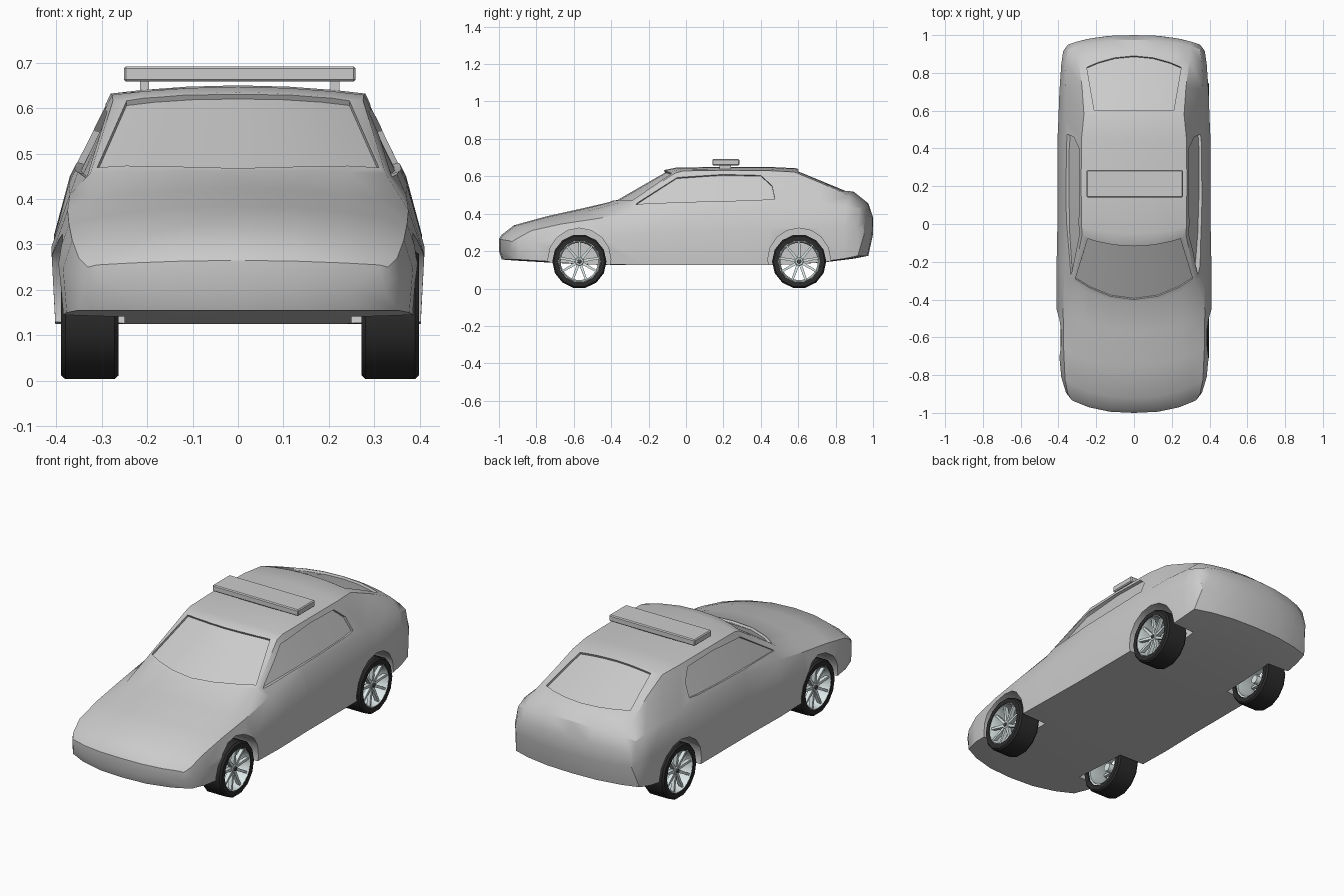
import bpy, bmesh, math
from mathutils import Vector
from mathutils.bvhtree import BVHTree

if "Cube" in bpy.data.objects:
    bpy.data.objects.remove(bpy.data.objects["Cube"])


def make(name, verts, faces, mat=None, angle=35):
    bm = bmesh.new()
    vs = [bm.verts.new(v) for v in verts]
    for f in faces:
        bm.faces.new([vs[i] for i in f])
    bmesh.ops.recalc_face_normals(bm, faces=bm.faces)
    me = bpy.data.meshes.new(name)
    bm.to_mesh(me)
    bm.free()
    ob = bpy.data.objects.new(name, me)
    bpy.context.collection.objects.link(ob)
    if mat:
        me.materials.append(mat)
    if angle:
        smooth(ob, angle)
    return ob


def smooth(ob, angle):
    bpy.ops.object.select_all(action='DESELECT')
    bpy.context.view_layer.objects.active = ob
    ob.select_set(True)
    bpy.ops.object.shade_smooth_by_angle(angle=math.radians(angle))


def material(name, col):
    m = bpy.data.materials.new(name)
    m.diffuse_color = (*col, 1)
    m.use_nodes = True
    m.node_tree.nodes["Principled BSDF"].inputs["Base Color"].default_value = m.diffuse_color
    return m


def box(name, loc, size, bevel=0):
    v = [(loc[0] + size[0] * x / 2, loc[1] + size[1] * y / 2, loc[2] + size[2] * z / 2)
         for x in (-1, 1) for y in (-1, 1) for z in (-1, 1)]
    f = [(0, 1, 3, 2), (4, 6, 7, 5), (0, 4, 5, 1), (2, 3, 7, 6), (0, 2, 6, 4), (1, 5, 7, 3)]
    ob = make(name, v, f, angle=0)
    if bevel:
        ob.modifiers.new("bevel", 'BEVEL').width = bevel
    return ob


def lathe(name, profile, n, centre, s, mat=None, closed=True):
    """Revolve (x, r) points about the x axis; closed ring or capped solid."""
    k = len(profile)
    v = [(centre[0] + s * x, centre[1] + r * math.cos(2 * math.pi * i / n),
          centre[2] + r * math.sin(2 * math.pi * i / n)) for i in range(n) for x, r in profile]
    f = [(i * k + j, i * k + (j + 1) % k, (i + 1) % n * k + (j + 1) % k, (i + 1) % n * k + j)
         for i in range(n) for j in range(k if closed else k - 1)]
    if not closed:
        f += [[i * k for i in range(n)], [i * k + k - 1 for i in range(n)]]
    return make(name, v, f, mat)


# Body: bowed cross-sections from nose to tail
# y, bottom z, shoulder z, top z, half widths (waist, shoulder, roof edge), crown, bow
sections = [
    (-1.0, .20, .25, .265, .33, .33, .31, .01, .11),
    (-.985, .155, .27, .288, .36, .35, .32, .015, .12),
    (-.92, .15, .31, .338, .385, .365, .31, .02, .12),
    (-.75, .14, .345, .385, .40, .372, .31, .025, .10),
    (-.57, .13, .375, .425, .41, .375, .31, .025, .12),
    (-.41, .125, .41, .462, .41, .37, .325, .006, .18),
    (-.11, .125, .43, .635, .405, .372, .275, .018, .13),
    (-.05, .125, .435, .647, .405, .372, .277, .018, .09),
    (.20, .125, .445, .65, .405, .37, .28, .018, 0),
    (.45, .125, .45, .65, .405, .37, .278, .02, 0),
    (.59, .13, .45, .643, .40, .365, .265, .02, -.03),
    (.74, .14, .45, .585, .395, .365, .275, .022, -.04),
    (.90, .16, .44, .515, .385, .36, .295, .02, -.06),
    (.975, .175, .42, .455, .375, .35, .30, .02, -.07),
    (1.0, .29, .35, .38, .35, .34, .30, .01, -.07),
]
verts, faces = [], []
for y, zb, zs, zt, wm, ws, wr, c, bow in sections:
    half = [(f * (wm - .008), zb) for f in (0, .4, .75, 1)]
    half += [(wm, zb + .6 * (zs - zb)), (ws, zs)]
    half += [(f * wr, zt - c * f * f) for f in (1, .75, .4, 0)]
    ring = half + [(-x, z) for x, z in half[8:0:-1]]
    verts += [(x, y + bow * (abs(x) / .4) ** 2.5, z) for x, z in ring]
N = 18
for i in range(len(sections) - 1):
    faces += [(i * N + j, i * N + (j + 1) % N, (i + 1) * N + (j + 1) % N, (i + 1) * N + j)
              for j in range(N)]
for base in (0, (len(sections) - 1) * N):
    for i in range(4):
        for s in (1, -1):
            faces.append([base + s * k % N for k in (i, i + 1, 8 - i, 9 - i)])
body = make("car_body", verts, faces, angle=0)
tree = BVHTree.FromPolygons([v.co for v in body.data.vertices],
                            [p.vertices for p in body.data.polygons])


def cut(cutter):
    cutter.hide_render = True
    m = body.modifiers.new("cut", 'BOOLEAN')
    m.operation, m.object, m.solver = 'DIFFERENCE', cutter, 'EXACT'
    bpy.context.view_layer.objects.active = body
    bpy.ops.object.modifier_apply(modifier=m.name)
    bpy.data.objects.remove(cutter)


def recess(rows, direction, out, depth):
    """Cut a window recess; both rows of points are dropped onto the body."""
    d, out = Vector(direction), Vector(out).normalized()
    n = len(rows[0])
    hits = [tree.ray_cast(Vector(p) - d * 2, d)[0] for r in rows for p in r]
    v = [p - out * depth for p in hits] + [p + out * .06 for p in hits]
    f = []
    for i in range(n - 1):
        a, b, c, e = i, i + 1, n + i + 1, n + i
        o = 2 * n
        f += [(a, b, c, e), (a + o, e + o, c + o, b + o), (a, a + o, b + o, b), (e, c, c + o, e + o)]
    for i in (0, n - 1):
        f.append((i, i + n, i + 3 * n, i + 2 * n))
    cut(make("window_cutter", v, f, angle=0))


# Windscreen, rear window and side windows
steps = (-1, -.75, -.4, 0, .4, .75, 1)
recess([[(.31 * t, -.40 + .11 * t * t, .5) for t in steps],
        [(.245 * t, -.118 + .04 * t * t, .5) for t in steps]], (0, 0, -1), (0, -.5, .86), .012)
recess([[(.21 * t, .60, .5) for t in steps],
        [(.25 * t, .89 - .06 * t * t, .5) for t in steps]], (0, 0, -1), (0, .4, .9), .012)
low = [(-.27, .448), (-.05, .46), (.2, .467), (.4, .474), (.475, .48)]
high = [(-.25, .463), (-.05, .592), (.2, .61), (.4, .605), (.46, .55)]
for s in (1, -1):
    recess([[(0, y, z) for y, z in r] for r in (low, high)], (-s, 0, 0), (s, 0, .3), .015)

# Wheel arches
for y in (-.57, .605):
    for s in (1, -1):
        cut(lathe("arch_cutter", [(0, .168), (.3, .168)], 16, (s * .25, y, .155), s, closed=False))
smooth(body, 32)

# Wheels
rubber = material("rubber", (.025, .025, .025))
alloy = material("alloy", (.72, .80, .80))
dark = material("dark_metal", (.08, .08, .08))
tyre = [(-.063, .112), (-.063, .137), (-.054, .145), (.054, .145), (.063, .137), (.063, .112)]
rim = [(.058, .116), (.06, .108), (.035, .1), (-.055, .1), (-.055, .113)]
for end, y in (("front", -.57), ("rear", .605)):
    for side, s, x in (("right", 1, .335), ("left", -1, -.326)):
        c = (x, y, .145)
        tag = end + "_" + side
        lathe(tag + "_tyre", tyre, 14, c, s, rubber)
        lathe(tag + "_rim", rim, 28, c, s, alloy)
        lathe(tag + "_hub", [(-.03, .022), (.04, .026), (.047, .02)], 14, c, s, alloy, False)
        lathe(tag + "_hub_cap", [(.046, .012), (.052, .01)], 10, c, s, dark, False)
        # tapered spokes
        v, f = [], []
        for i in range(9):
            a = 2 * math.pi * i / 9 + math.pi / 2
            o = len(v)
            for r, w, x0, x1 in ((.015, .008, .02, .043), (.106, .0055, .035, .053)):
                for px, t in ((x0, -w), (x0, w), (x1, w), (x1, -w)):
                    v.append((c[0] + s * px, y + r * math.cos(a) - t * math.sin(a),
                              .145 + r * math.sin(a) + t * math.cos(a)))
            f += [[o + k for k in q] for q in ((0, 1, 2, 3), (4, 5, 6, 7), (0, 1, 5, 4),
                                               (1, 2, 6, 5), (2, 3, 7, 6), (3, 0, 4, 7))]
        make(tag + "_spokes", v, f, alloy, 0)

# Roof light bar
box("light_bar", (.004, .213, .675), (.51, .145, .034), .005)
for side, x in (("left", -.206), ("right", .213)):
    box(side + "_bar_post", (x, .21, .648), (.02, .06, .04))
